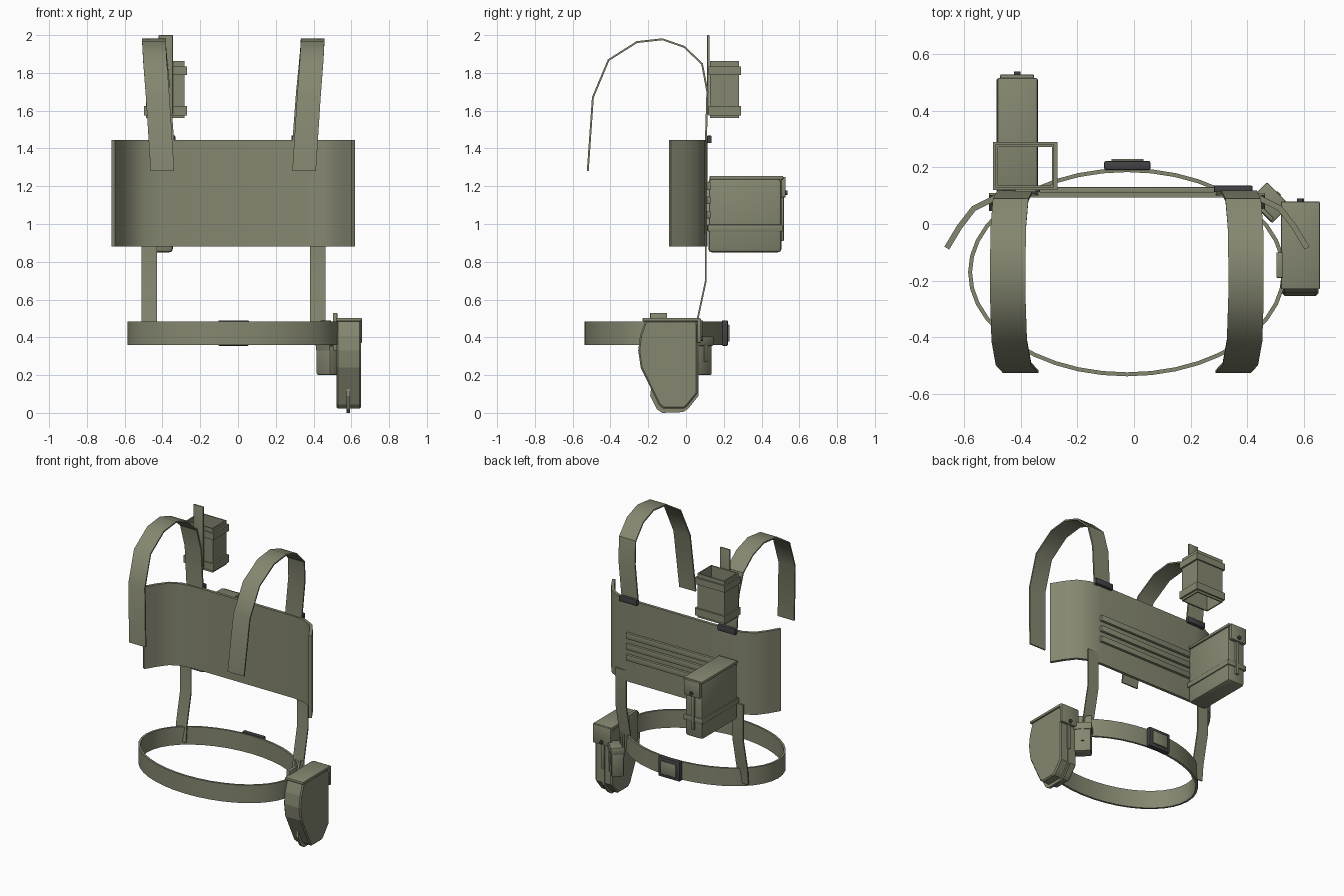
import bpy, bmesh, math
from mathutils import Matrix, Vector

if "Cube" in bpy.data.objects:
    bpy.data.objects.remove(bpy.data.objects["Cube"])

CX = -0.025  # symmetry line of the harness


def material(name, rgb):
    m = bpy.data.materials.new(name)
    m.diffuse_color = (*rgb, 1)
    m.use_nodes = True
    m.node_tree.nodes["Principled BSDF"].inputs["Base Color"].default_value = m.diffuse_color
    return m


OLIVE = material("olive canvas", (0.235, 0.242, 0.162))
DARK = material("dark plastic", (0.055, 0.055, 0.06))


def finish(name, bm, mat, thick=0, smooth=False):
    bmesh.ops.recalc_face_normals(bm, faces=bm.faces[:])
    me = bpy.data.meshes.new(name)
    bm.to_mesh(me)
    bm.free()
    me.materials.append(mat)
    ob = bpy.data.objects.new(name, me)
    bpy.context.collection.objects.link(ob)
    bpy.ops.object.select_all(action='DESELECT')
    bpy.context.view_layer.objects.active = ob
    ob.select_set(True)
    if thick:
        mod = ob.modifiers.new("thickness", 'SOLIDIFY')
        mod.thickness = thick
        mod.offset = 0
        bpy.ops.object.modifier_apply(modifier=mod.name)
    if smooth:
        bpy.ops.object.shade_smooth_by_angle(angle=math.radians(35))
    return ob


def box(name, lo, hi, bevel=0.0, mat=OLIVE, turn=0):
    """Box between two corners, optionally bevelled and turned about z."""
    lo, hi = Vector(lo), Vector(hi)
    bm = bmesh.new()
    bmesh.ops.create_cube(bm, size=1)
    for v in bm.verts:
        v.co = Vector(a * b for a, b in zip(v.co, hi - lo))
    if bevel:
        bmesh.ops.bevel(bm, geom=bm.edges[:], offset=bevel, segments=2,
                        profile=0.5, affect='EDGES')
    bm.transform(Matrix.Translation((lo + hi) / 2) @ Matrix.Rotation(turn, 4, 'Z'))
    return finish(name, bm, mat, smooth=bevel > 0)


def sheet(name, rows, thick, closed=False, smooth=True):
    """Cloth strip through pairs of points."""
    bm = bmesh.new()
    vs = [[bm.verts.new(p) for p in r] for r in rows]
    for i in range(len(vs) if closed else len(vs) - 1):
        a, b = vs[i], vs[(i + 1) % len(vs)]
        bm.faces.new((a[0], a[1], b[1], b[0]))
    return finish(name, bm, OLIVE, thick, smooth)


def slab(name, yz, x0, x1, bevel=0.0):
    """Side profile in (y, z) extruded along x."""
    bm = bmesh.new()
    f = bm.faces.new([bm.verts.new((x0, y, z)) for y, z in yz])
    r = bmesh.ops.extrude_face_region(bm, geom=[f])
    bmesh.ops.translate(bm, vec=(x1 - x0, 0, 0),
                        verts=[g for g in r['geom'] if isinstance(g, bmesh.types.BMVert)])
    if bevel:
        rim = [e for e in bm.edges if abs(e.verts[0].co.x - e.verts[1].co.x) < 1e-6]
        bmesh.ops.bevel(bm, geom=rim, offset=bevel, segments=1, affect='EDGES')
    return finish(name, bm, OLIVE)


def knob(name, x, y, z):
    bm = bmesh.new()
    bmesh.ops.create_cone(bm, cap_ends=True, segments=12, radius1=0.012, radius2=0.012, depth=0.014)
    bm.transform(Matrix.Translation((x, y, z)) @ Matrix.Rotation(math.pi / 2, 4, 'X'))
    finish(name, bm, DARK)


# back panel with wrapped sides
half = [(0.635, -0.085), (0.59, -0.01), (0.54, 0.055), (0.47, 0.09), (0.38, 0.103)]
path = [(CX - x, y) for x, y in half] + [(CX + x, y) for x, y in reversed(half)]
sheet("back_panel", [((x, y, 0.88), (x, y, 1.445)) for x, y in path], 0.02)
for i in range(3):
    z = 1.03 + 0.075 * i
    box("panel_rib", (-0.41, 0.108, z), (0.37, 0.13, z + 0.04), 0.004)

# shoulder straps: (offset from centre, y, z)
strap = [(0.375, -0.52, 1.28), (0.40, -0.493, 1.67), (0.415, -0.41, 1.868), (0.42, -0.26, 1.963),
         (0.42, -0.125, 1.978), (0.418, -0.01, 1.938), (0.41, 0.085, 1.848),
         (0.395, 0.113, 1.70), (0.375, 0.105, 1.43)]
for s in (-1, 1):
    sheet("shoulder_strap", [((CX + s * (d - 0.0625), y, z), (CX + s * (d + 0.0625), y, z))
                             for d, y, z in strap], 0.01)
    x = CX + s * 0.375
    box("strap_clasp", (x - 0.068, 0.112, 1.428), (x + 0.068, 0.135, 1.468), 0.004, DARK)
    # lower straps joining panel and belt
    x = CX + s * 0.446
    sheet("lower_strap", [((x - 0.041, y, z), (x + 0.041, y, z)) for y, z in
                          ((0.105, 0.95), (0.105, 0.70), (0.06, 0.49), (0.05, 0.38))], 0.009)

# waist belt and buckle
N = 40
ring = [(CX + 0.553 * math.cos(2 * math.pi * i / N), -0.17 + 0.36 * math.sin(2 * math.pi * i / N))
        for i in range(N)]
sheet("waist_belt", [((x, y, 0.36), (x, y, 0.483)) for x, y in ring], 0.014, closed=True)
box("belt_buckle", (-0.105, 0.19, 0.355), (0.058, 0.222, 0.49), 0.006, DARK)
box("buckle_plate", (-0.08, 0.22, 0.378), (0.034, 0.23, 0.467), 0.002)


# open pouch on the shoulder: tube rings
def tube(name, x0, x1, y0, y1, z0, z1, wall):
    bm = bmesh.new()
    loops = []
    for w, z in ((0, z0), (0, z1), (wall, z1), (wall, z0)):
        loops.append([bm.verts.new(p) for p in ((x0 + w, y0 + w, z), (x1 - w, y0 + w, z),
                                                (x1 - w, y1 - w, z), (x0 + w, y1 - w, z))])
    for k in range(4):
        a, b = loops[k], loops[(k + 1) % 4]
        for i in range(4):
            j = (i + 1) % 4
            bm.faces.new((a[i], a[j], b[j], b[i]))
    finish(name, bm, OLIVE)


tube("shoulder_pouch", -0.488, -0.282, 0.128, 0.28, 1.56, 1.862, 0.008)
for z0, z1 in ((1.575, 1.625), (1.79, 1.835)):
    tube("shoulder_pouch_band", -0.498, -0.27, 0.12, 0.29, z0, z1, 0.013)
box("shoulder_pouch_tab", (-0.42, 0.112, 1.58), (-0.345, 0.124, 2.0), 0.003)

# deep pouch on the back panel
box("back_pouch", (-0.478, 0.118, 0.85), (-0.345, 0.505, 1.24), 0.018)
box("back_pouch_band", (-0.485, 0.114, 0.96), (-0.338, 0.512, 0.997), 0.005)
box("back_pouch_lid", (-0.482, 0.125, 1.235), (-0.34, 0.515, 1.255), 0.006)
box("back_pouch_flap", (-0.472, 0.503, 1.14), (-0.352, 0.528, 1.25), 0.006)
box("back_pouch_pull", (-0.424, 0.50, 0.91), (-0.40, 0.518, 1.15), 0.003)
knob("back_pouch_stud", -0.412, 0.531, 1.165)

# hip holster
profile = [(-0.215, 0.488), (0.05, 0.488), (0.062, 0.47), (0.062, 0.105), (0.01, 0.04), (-0.01, 0.022),
           (-0.12, 0.022), (-0.145, 0.045), (-0.24, 0.24), (-0.253, 0.33), (-0.243, 0.41)]
slab("holster_body", profile, 0.522, 0.65, 0.008)
seam = [(0.066, 0.30), (0.066, 0.09), (0.012, 0.022), (-0.015, 0.004), (-0.125, 0.0), (-0.155, 0.02),
        (-0.19, 0.09), (-0.185, 0.13)]
slab("holster_seam", seam, 0.575, 0.592)
box("holster_lid", (0.518, -0.23, 0.484), (0.656, 0.072, 0.503), 0.005)
box("holster_flap", (0.518, 0.058, 0.37), (0.656, 0.08, 0.50), 0.006)
box("holster_pull", (0.575, 0.056, 0.20), (0.597, 0.07, 0.38), 0.003)
knob("holster_stud", 0.587, 0.083, 0.392)
box("holster_belt_loop", (0.502, -0.19, 0.33), (0.526, -0.10, 0.53), 0.004)

# small angled pouch beside the holster
px, py, t = 0.478, 0.075, -math.pi / 4


def angled(name, w, d, z0, z1, out=0.0, bevel=0.006):
    x, y = px + out * 0.707, py + out * 0.707
    box(name, (x - w / 2, y - d / 2, z0), (x + w / 2, y + d / 2, z1), bevel, OLIVE, t)


angled("small_pouch", 0.105, 0.08, 0.20, 0.39, bevel=0.01)
angled("small_pouch_lid", 0.115, 0.09, 0.355, 0.405)
angled("small_pouch_pull", 0.02, 0.01, 0.27, 0.36, 0.043, 0.002)
angled("small_pouch_loop", 0.10, 0.014, 0.33, 0.49, -0.035, 0.003)
